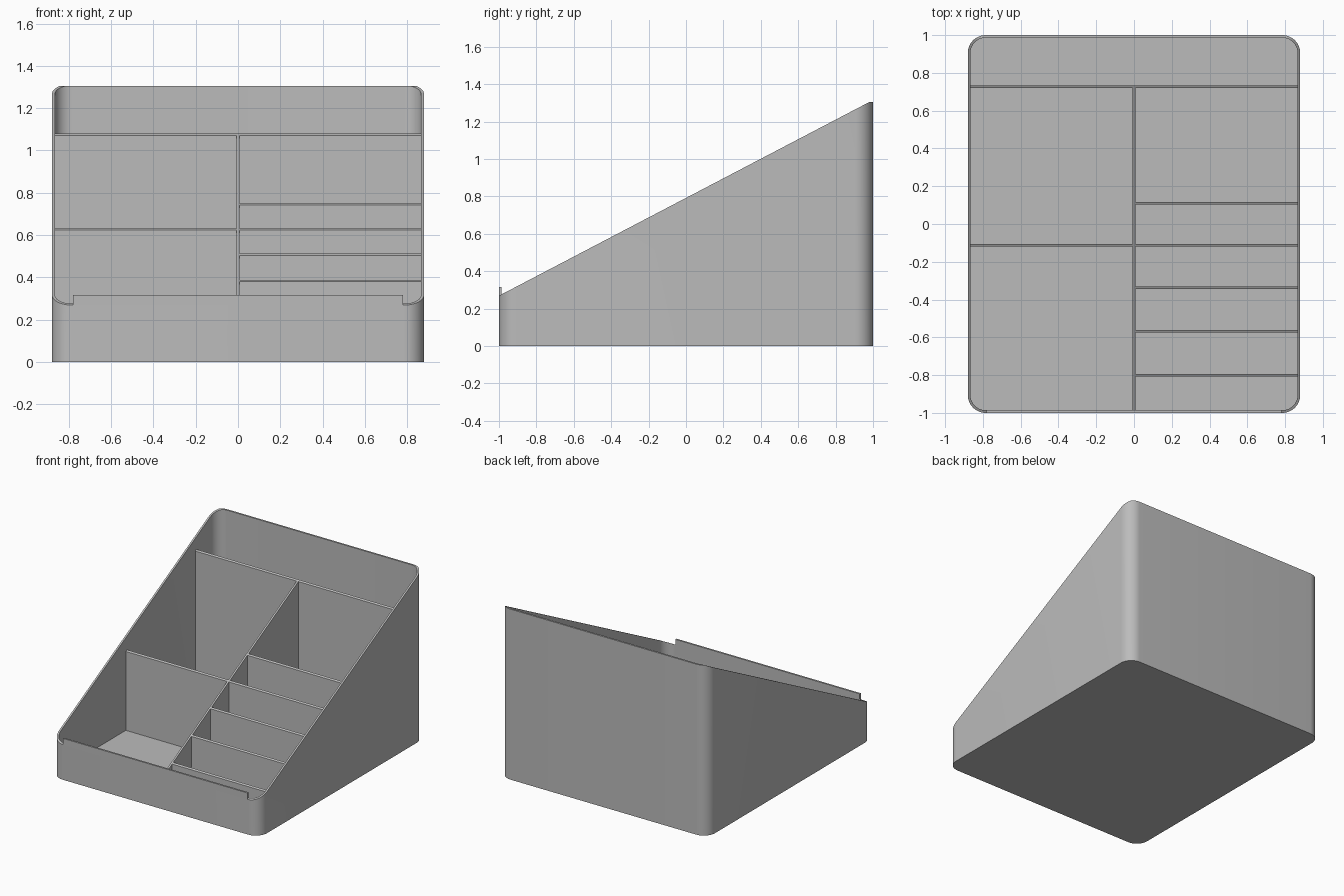
import bpy, bmesh, math

cube = bpy.data.objects.get("Cube")
if cube:
    bpy.data.objects.remove(cube, do_unlink=True)

HALF_X, HALF_Y, RADIUS = 0.88, 1.0, 0.095
WALL, FLOOR = 0.014, 0.02

grey = bpy.data.materials.new("plain grey")
grey.use_nodes = True
grey.diffuse_color = (0.5, 0.5, 0.5, 1)
grey.node_tree.nodes["Principled BSDF"].inputs["Base Color"].default_value = grey.diffuse_color


def rim_height(y):
    return min(1.305, 0.792 + 0.523 * y)


def divider_height(y):
    return 0.688 + 0.533 * y


def finish(name, bm):
    bmesh.ops.recalc_face_normals(bm, faces=bm.faces)
    mesh = bpy.data.meshes.new(name)
    bm.to_mesh(mesh)
    bm.free()
    mesh.materials.append(grey)
    obj = bpy.data.objects.new(name, mesh)
    bpy.context.collection.objects.link(obj)
    return obj


def rounded_outline(inset, steps=12):
    r = RADIUS - inset
    points = []
    for corner, (sx, sy) in enumerate([(1, 1), (-1, 1), (-1, -1), (1, -1)]):
        for i in range(steps + 1):
            a = math.pi / 2 * (corner + i / steps)
            points.append((sx * (HALF_X - RADIUS) + r * math.cos(a),
                           sy * (HALF_Y - RADIUS) + r * math.sin(a)))
    return points


def block(name, x0, x1, y0, y1, z0, top):
    """Upright panel whose top follows a height function of y."""
    bm = bmesh.new()
    bmesh.ops.create_cube(bm, size=1)
    for v in bm.verts:
        x = x1 if v.co.x > 0 else x0
        y = y1 if v.co.y > 0 else y0
        v.co = (x, y, top(y) if v.co.z > 0 else z0)
    return finish(name, bm)


# Tray shell: outer wall, sloping rim, inner wall and floor
bm = bmesh.new()
outer, inner = rounded_outline(0), rounded_outline(WALL)
loops = [[bm.verts.new((x, y, 0)) for x, y in outer],
         [bm.verts.new((x, y, rim_height(y))) for x, y in outer],
         [bm.verts.new((x, y, rim_height(y))) for x, y in inner],
         [bm.verts.new((x, y, FLOOR)) for x, y in inner]]
count = len(outer)
for low, high in zip(loops, loops[1:]):
    for i in range(count):
        j = (i + 1) % count
        bm.faces.new((low[i], low[j], high[j], high[i]))
bm.faces.new(loops[0])
bm.faces.new(loops[-1])
shell = finish("tray_shell", bm)
bpy.context.view_layer.objects.active = shell
shell.select_set(True)
bpy.ops.object.shade_smooth_by_angle(angle=math.radians(30))

# Raised front lip
block("front_lip", -0.78, 0.78, -HALF_Y, -HALF_Y + WALL, 0.2, lambda y: 0.317)

# Dividers
side, half = HALF_X - WALL / 2, WALL / 2
back_y = 0.727
block("centre_divider", -half, half, -HALF_Y + half, back_y, half, divider_height)


def cross_divider(name, x0, x1, y):
    block(name, x0, x1, y - half, y + half, half, divider_height)


cross_divider("back_divider", -side, side, back_y)
cross_divider("right_divider", -side, 0, -0.113)
for n, y in enumerate((0.11, -0.113, -0.337, -0.568, -0.8)):
    cross_divider(f"left_divider_{n + 1}", 0, side, y)
